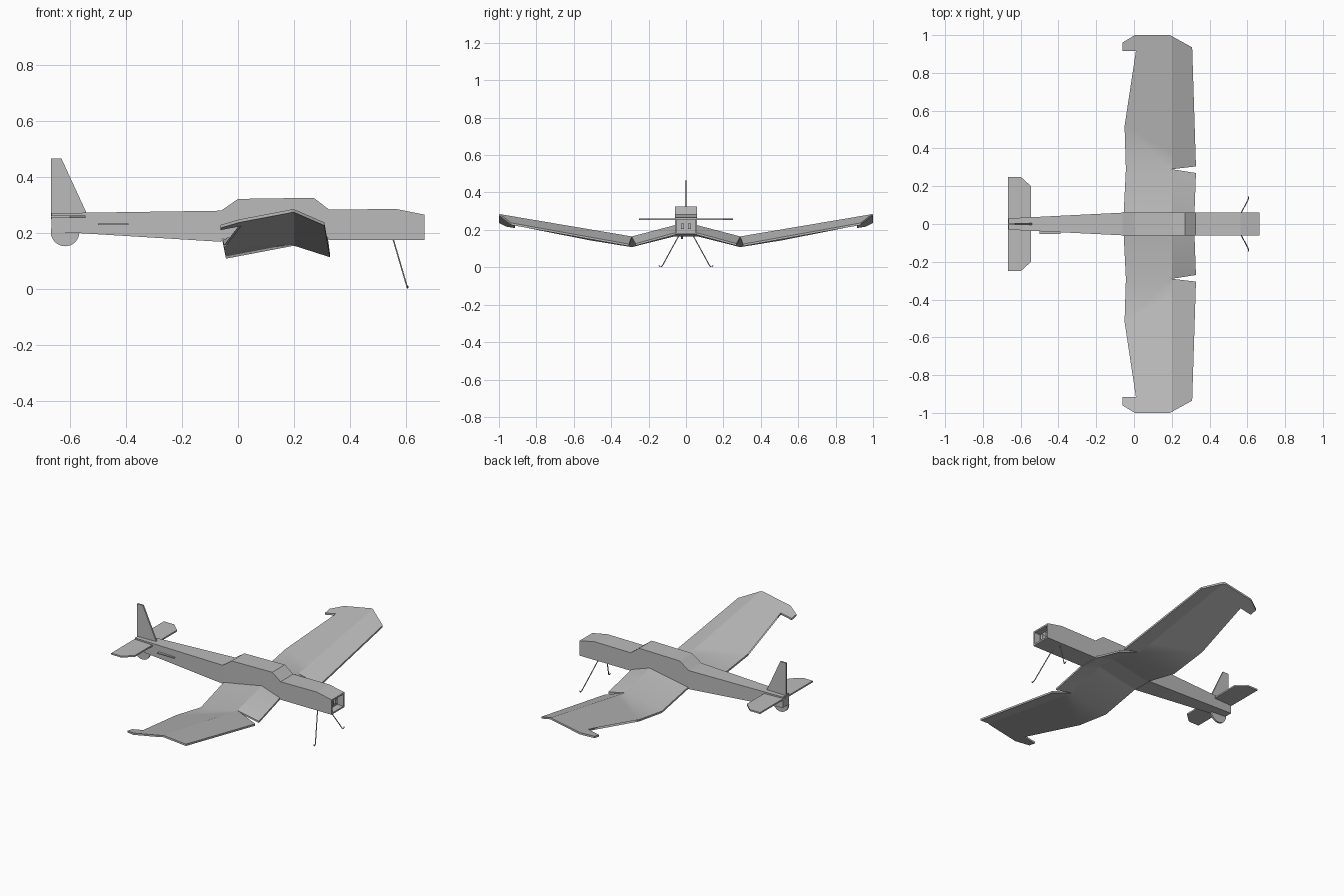
import bpy, bmesh
from mathutils import Vector

cube = bpy.data.objects.get("Cube")
if cube:
    bpy.data.objects.remove(cube, do_unlink=True)

GREY = (0.5, 0.5, 0.5, 1)
mat = bpy.data.materials.new("foam grey")
mat.diffuse_color = GREY
mat.use_nodes = True
mat.node_tree.nodes["Principled BSDF"].inputs["Base Color"].default_value = GREY


def finish(bm, name):
    bmesh.ops.recalc_face_normals(bm, faces=bm.faces[:])
    mesh = bpy.data.meshes.new(name)
    bm.to_mesh(mesh)
    bm.free()
    mesh.materials.append(mat)
    ob = bpy.data.objects.new(name, mesh)
    bpy.context.collection.objects.link(ob)
    return ob


def cut(bm, point, normal):
    bmesh.ops.bisect_plane(bm, geom=bm.verts[:] + bm.edges[:] + bm.faces[:],
                           plane_co=point, plane_no=normal, dist=1e-5)


def slab(points, thickness):
    """Extrude a flat outline; thickness is a vector."""
    bm = bmesh.new()
    face = bm.faces.new([bm.verts.new(p) for p in points])
    ext = bmesh.ops.extrude_face_region(bm, geom=[face])
    new = [g for g in ext["geom"] if isinstance(g, bmesh.types.BMVert)]
    bmesh.ops.translate(bm, verts=new, vec=thickness)
    return bm


def box(name, center, size):
    bm = bmesh.new()
    bmesh.ops.create_cube(bm, size=1)
    for v in bm.verts:
        v.co = Vector(center) + Vector([a * b for a, b in zip(v.co, size)])
    return finish(bm, name)


# Fuselage: side profile with a tapered tail, a saddle for the wing, an open nose
side = [(-0.665, 0.205), (-0.06, 0.168), (-0.055, 0.178), (0.2, 0.222),
        (0.325, 0.175), (0.665, 0.175), (0.665, 0.265), (0.565, 0.285),
        (0.325, 0.283), (0.27, 0.325), (0, 0.321), (-0.06, 0.279), (-0.665, 0.27)]
bm = slab([(x, -0.06, z) for x, z in side], (0, 0.12, 0))
cut(bm, (-0.06, 0, 0), (1, 0, 0))
for v in bm.verts:
    if v.co.x < -0.5:
        v.co.y *= 0.5
bmesh.ops.recalc_face_normals(bm, faces=bm.faces[:])
nose = max(bm.faces, key=lambda f: f.normal.x + f.calc_center_median().x)
bmesh.ops.inset_region(bm, faces=[nose], thickness=0.013)
ext = bmesh.ops.extrude_face_region(bm, geom=[nose])
bmesh.ops.translate(bm, vec=(-0.04, 0, 0),
                    verts=[g for g in ext["geom"] if isinstance(g, bmesh.types.BMVert)])
if nose.is_valid:
    bmesh.ops.delete(bm, geom=[nose], context="FACES_ONLY")
finish(bm, "fuselage")

# Mounting blocks inside the nose
box("motor_mount_left", (0.633, 0.018, 0.22), (0.02, 0.016, 0.03))
box("motor_mount_right", (0.633, -0.018, 0.22), (0.02, 0.016, 0.03))


# Cranked wing: one plan outline bent along the ridge and the two dihedral breaks
def wing_height(x, y):
    y = abs(y)
    if y < 0.06:
        spine = 0.225
    elif y < 0.29:
        spine = 0.225 - 0.06 * (y - 0.06) / 0.23
    else:
        spine = 0.165 + 0.12 * (y - 0.29) / 0.71
    return spine - (0.34 * (x - 0.2) if x > 0.2 else 0.19 * (0.2 - x))


half = [(0.32, 0.05), (0.328, 0.27), (0.2, 0.29), (0.328, 0.305), (0.308, 0.935),
        (0.19, 1), (0.005, 1), (-0.062, 0.96), (-0.062, 0.915), (0.01, 0.915),
        (0.02, 0.518), (-0.05, 0.518), (-0.043, 0.29), (-0.055, 0.05)]
plan = half + [(x, -y) for x, y in reversed(half)]
bm = bmesh.new()
bm.faces.new([bm.verts.new((x, y, 0)) for x, y in plan])
bmesh.ops.triangulate(bm, faces=bm.faces[:])
cut(bm, (0.2, 0, 0), (1, 0, 0))
for y in (-0.29, -0.06, 0.06, 0.29):
    cut(bm, (0, y, 0), (0, 1, 0))
for v in bm.verts:
    v.co.z = wing_height(v.co.x, v.co.y)
ext = bmesh.ops.extrude_face_region(bm, geom=bm.faces[:])
bmesh.ops.translate(bm, vec=(0, 0, -0.011),
                    verts=[g for g in ext["geom"] if isinstance(g, bmesh.types.BMVert)])
wing = finish(bm, "wing")
bpy.ops.object.select_all(action="DESELECT")
wing.select_set(True)
bpy.context.view_layer.objects.active = wing
bpy.ops.object.shade_smooth_by_angle(angle=0.46)

# Tail surfaces
stab = [(-0.668, 0.25), (-0.6, 0.25), (-0.545, 0.2)]
stab += [(x, -y) for x, y in reversed(stab)]
finish(slab([(x, y, 0.253) for x, y in stab], (0, 0, 0.009)), "tailplane")
fin = [(-0.668, 0.25), (-0.668, 0.465), (-0.63, 0.465), (-0.54, 0.27), (-0.54, 0.25)]
finish(slab([(x, -0.005, z) for x, z in fin], (0, 0.01, 0)), "tail_fin")

# Tail wheel
bpy.ops.mesh.primitive_cylinder_add(vertices=32, radius=0.051, depth=0.01,
                                    location=(-0.617, -0.022, 0.203),
                                    rotation=(1.5708, 0, 0))
wheel = bpy.context.object
wheel.name = "tail_wheel"
wheel.data.materials.append(mat)

# Control rod guide on the right side of the tail
box("control_rod", (-0.445, -0.045, 0.231), (0.11, 0.016, 0.006))

# Wire landing gear with hooked axle ends
for name, s in (("left", 1), ("right", -1)):
    curve = bpy.data.curves.new("gear_wire_" + name, "CURVE")
    curve.dimensions = "3D"
    curve.bevel_depth = 0.0028
    curve.bevel_resolution = 1
    path = [(0.55, 0.027, 0.19), (0.603, 0.126, 0.009), (0.605, 0.132, 0.003),
            (0.605, 0.14, 0.003), (0.605, 0.144, 0.01)]
    line = curve.splines.new("POLY")
    line.points.add(len(path) - 1)
    for p, (x, y, z) in zip(line.points, path):
        p.co = (x, y * s, z, 1)
    curve.materials.append(mat)
    bpy.context.collection.objects.link(bpy.data.objects.new(curve.name, curve))
